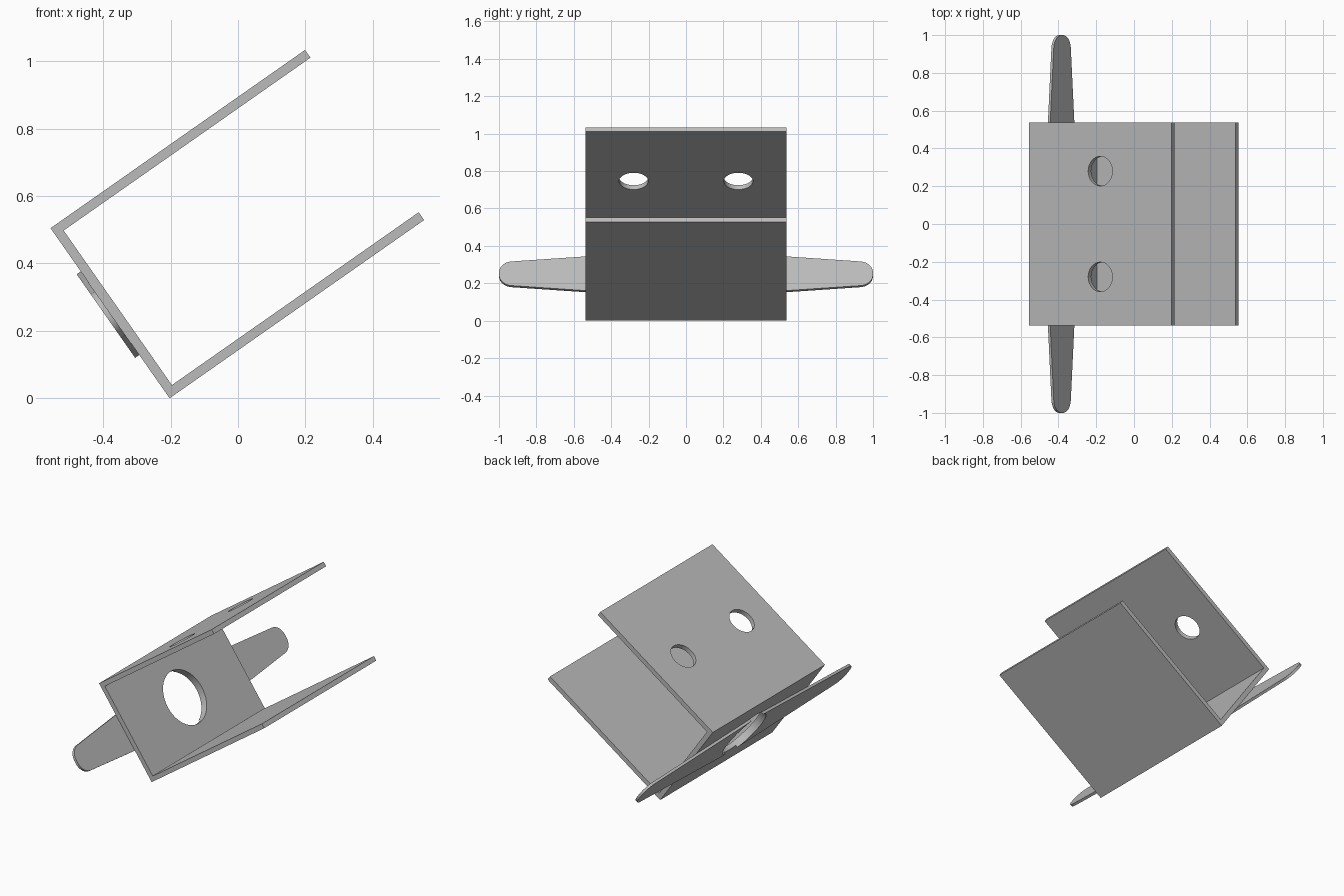
import bpy, bmesh
from math import sin, cos, pi, radians
from mathutils import Matrix

if "Cube" in bpy.data.objects:
    bpy.data.objects.remove(bpy.data.objects["Cube"], do_unlink=True)

# Bracket is built upright, then tilted onto its lower corner
TILT = Matrix.Translation((-0.203, 0, 0)) @ Matrix.Rotation(radians(-35), 4, 'Y')
LENGTH, HEIGHT, WIDTH, THICK = 0.922, 0.616, 1.075, 0.028
MID = HEIGHT / 2

steel = bpy.data.materials.new("grey steel")
steel.use_nodes = True
GREY = (0.5, 0.5, 0.5, 1)
steel.diffuse_color = GREY
steel.node_tree.nodes["Principled BSDF"].inputs["Base Color"].default_value = GREY


def prism(name, points, offset):
    """Extrude a closed outline by an offset vector."""
    bm = bmesh.new()
    face = bm.faces.new([bm.verts.new(p) for p in points])
    new = bmesh.ops.extrude_face_region(bm, geom=[face])["geom"]
    bmesh.ops.translate(bm, vec=offset,
                        verts=[v for v in new if isinstance(v, bmesh.types.BMVert)])
    bmesh.ops.recalc_face_normals(bm, faces=bm.faces)
    mesh = bpy.data.meshes.new(name)
    bm.to_mesh(mesh)
    bm.free()
    mesh.materials.append(steel)
    obj = bpy.data.objects.new(name, mesh)
    bpy.context.collection.objects.link(obj)
    obj.matrix_world = TILT
    return obj


def circle(r, n=48):
    return [(r * cos(2 * pi * i / n), r * sin(2 * pi * i / n)) for i in range(n)]


def drill(obj, cutter):
    cutter.hide_render = True
    cutter.hide_viewport = True
    mod = obj.modifiers.new("hole", 'BOOLEAN')
    mod.operation = 'DIFFERENCE'
    mod.solver = 'EXACT'
    mod.object = cutter


def finish(obj):
    """Bake the holes and shade round walls smoothly."""
    bpy.ops.object.select_all(action='DESELECT')
    obj.select_set(True)
    bpy.context.view_layer.objects.active = obj
    for mod in list(obj.modifiers):
        bpy.ops.object.modifier_apply(modifier=mod.name)
    bpy.ops.object.shade_smooth_by_angle(angle=radians(30))


# U-shaped channel
profile = [(0, 0), (LENGTH, 0), (LENGTH, THICK), (THICK, THICK),
           (THICK, HEIGHT - THICK), (LENGTH, HEIGHT - THICK), (LENGTH, HEIGHT), (0, HEIGHT)]
channel = prism("channel", [(u, -WIDTH / 2, v) for u, v in profile], (0, WIDTH, 0))

# Mounting plate with two tapered, rounded ears
TIP = 0.073
ear = [(1 - TIP + TIP * cos(a), 0.006 * (1 if a > 0 else -1) + TIP * sin(a))
       for a in [radians(-85 + 170 * i / 17) for i in range(18)]]
outline = [(0, -0.156)] + ear + [(0, 0.156)] + [(-y, -v) for y, v in ear]
plate = prism("ear_plate", [(0, y, MID + v) for y, v in outline], (-0.015, 0, 0))

# Large centre hole through web and plate
bore = prism("bore_cutter", [(-0.1, y, MID + v) for y, v in circle(0.162)], (0.2, 0, 0))
cutters = [bore]
for part in (channel, plate):
    drill(part, bore)

# Two screw holes in the upper flange
for side in (-1, 1):
    hole = prism("screw_hole_cutter",
                 [(LENGTH / 2 + u, side * 0.28 + y, HEIGHT - 0.1) for u, y in circle(0.078)],
                 (0, 0, 0.2))
    drill(channel, hole)
    cutters.append(hole)

for part in (channel, plate):
    finish(part)
for cutter in cutters:
    bpy.data.objects.remove(cutter, do_unlink=True)
